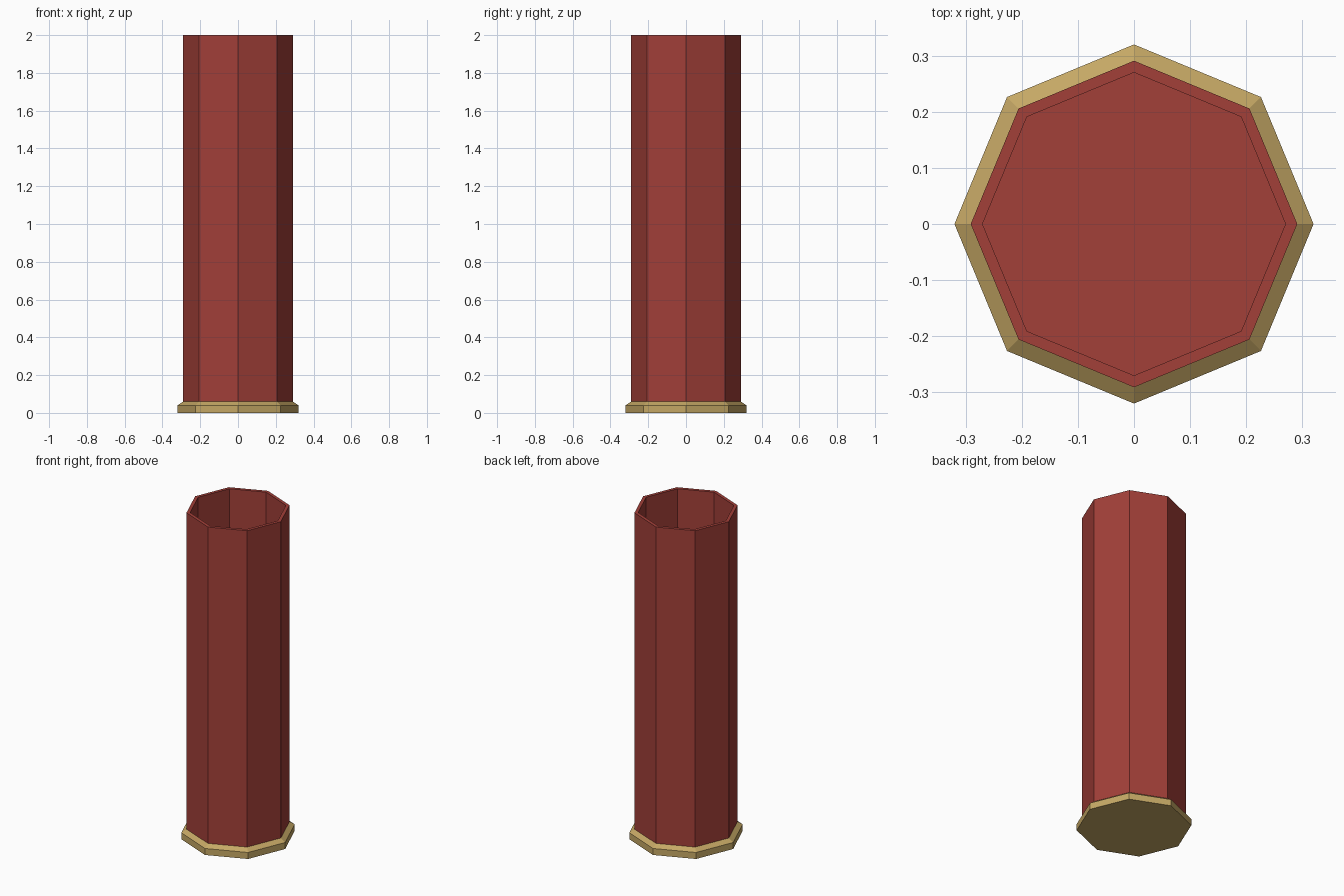
import bpy, bmesh
from math import cos, sin, tau

if "Cube" in bpy.data.objects:
    bpy.data.objects.remove(bpy.data.objects["Cube"])

SIDES = 8


def material(name, rgb):
    mat = bpy.data.materials.new(name)
    mat.diffuse_color = (*rgb, 1.0)
    mat.use_nodes = True
    mat.node_tree.nodes["Principled BSDF"].inputs["Base Color"].default_value = mat.diffuse_color
    return mat


def lathe(name, profile, mat):
    """Spin (radius, z) points into an octagonal solid, capping both ends."""
    bm = bmesh.new()
    rings = [[bm.verts.new((r * cos(tau * i / SIDES), r * sin(tau * i / SIDES), z))
              for i in range(SIDES)] for r, z in profile]
    for a, b in zip(rings, rings[1:]):
        for i in range(SIDES):
            j = (i + 1) % SIDES
            bm.faces.new((a[i], a[j], b[j], b[i]))
    bm.faces.new(rings[0][::-1])
    bm.faces.new(rings[-1])
    bmesh.ops.recalc_face_normals(bm, faces=bm.faces)
    mesh = bpy.data.meshes.new(name)
    bm.to_mesh(mesh)
    bm.free()
    mesh.materials.append(mat)
    obj = bpy.data.objects.new(name, mesh)
    bpy.context.collection.objects.link(obj)
    return obj


red = material("red", (0.36, 0.05, 0.04))
brass = material("brass", (0.56, 0.39, 0.13))

# Brass foot with a bevelled upper edge
lathe("base_rim", [(0.32, 0), (0.32, 0.04), (0.29, 0.06)], brass)

# Hollow tube: outer wall, top lip, inner wall, floor
lathe("tube", [(0.291, 0.06), (0.291, 2.0), (0.27, 2.0), (0.27, 0.08)], red)
